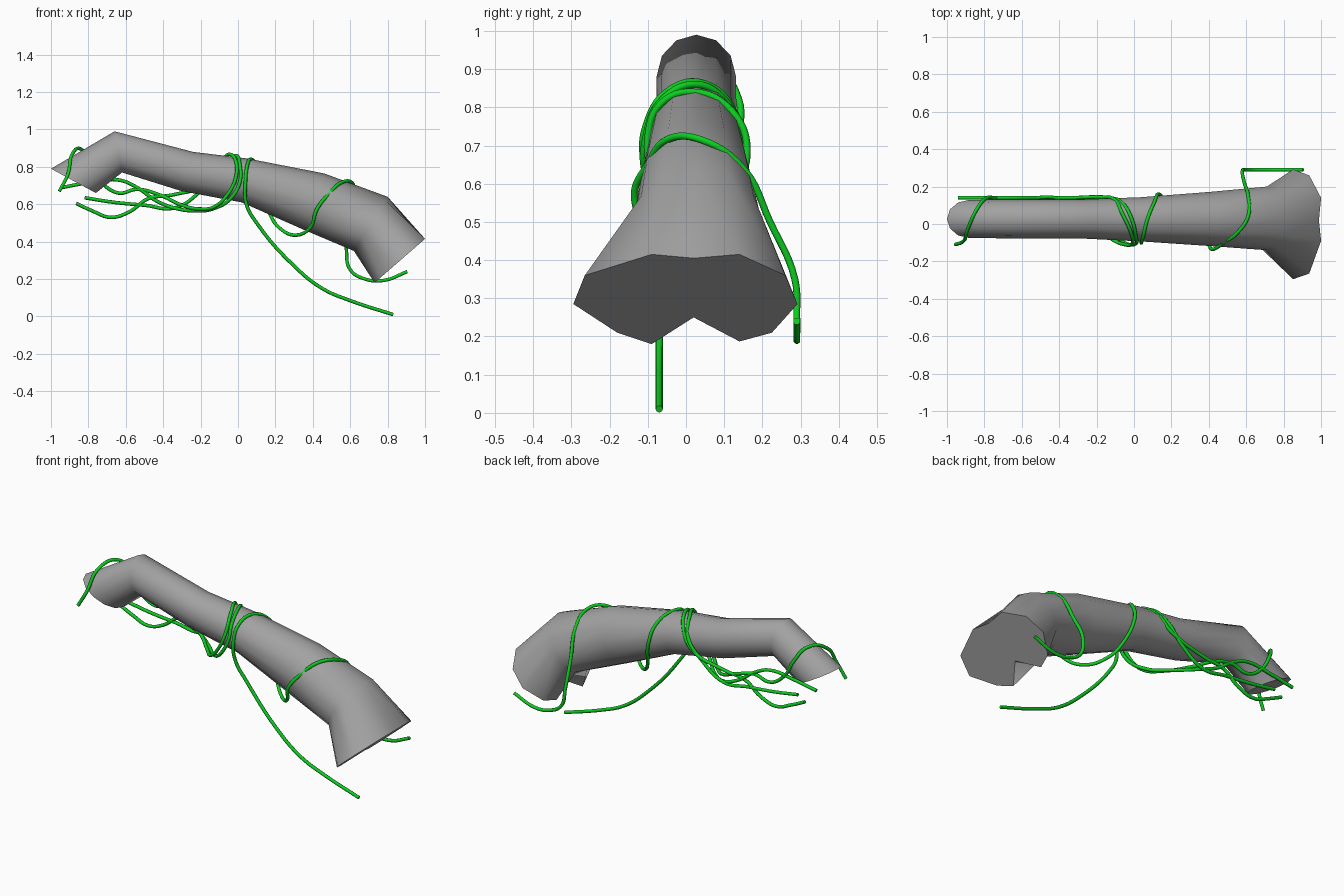
import bpy, bmesh, math
from mathutils import Vector

SIDES = 12


def colour(name, rgb):
    m = bpy.data.materials.new(name)
    m.diffuse_color = (*rgb, 1)
    return m


grey = colour("log_grey", (0.36, 0.36, 0.36))
green = colour("vine_green", (0.004, 0.61, 0.015))

# --- log: tilted 12-sided rings given as top (x,z), bottom (x,z), y centre, y radius
rings = [
    ((-1.00, 0.79), (-0.76, 0.66), 0.027, 0.102),
    ((-0.66, 0.99), (-0.62, 0.77), 0.027, 0.104),
    ((-0.24, 0.88), (-0.30, 0.67), 0.027, 0.105),
    ((0.05, 0.845), (0.02, 0.61), 0.025, 0.118),
    ((0.46, 0.765), (0.36, 0.46), 0.027, 0.145),
    ((0.80, 0.64), (0.62, 0.35), 0.03, 0.170),
]
# flared, notched end outline (y, z), clockwise from the top
flare = [(0.02, 0.405), (0.14, 0.415), (0.26, 0.36), (0.292, 0.285), (0.225, 0.21),
         (0.14, 0.187), (0.02, 0.25), (-0.09, 0.18), (-0.18, 0.21), (-0.295, 0.285),
         (-0.265, 0.36), (-0.09, 0.415)]

bm = bmesh.new()
loops = []
for top, bot, yc, r in rings:
    t = Vector((top[0], yc, top[1]))
    b = Vector((bot[0], yc, bot[1]))
    c, h = (t + b) / 2, (t - b) / 2
    loop = []
    for i in range(SIDES):
        a = 2 * math.pi * i / SIDES
        loop.append(bm.verts.new(c + h * math.cos(a) + Vector((0, r * math.sin(a), 0))))
    loops.append(loop)
loops.append([bm.verts.new((0.73 + (z - 0.18) * 1.15, y, z)) for y, z in flare])
for l0, l1 in zip(loops, loops[1:]):
    for i in range(SIDES):
        j = (i + 1) % SIDES
        bm.faces.new((l0[i], l0[j], l1[j], l1[i]))
bm.faces.new(loops[0])
bm.faces.new(loops[-1])
bmesh.ops.recalc_face_normals(bm, faces=bm.faces)
# smooth bark, crisp cut ends
for f in bm.faces:
    f.smooth = len(f.verts) == 4
for e in bm.edges:
    e.smooth = all(len(f.verts) == 4 for f in e.link_faces)
mesh = bpy.data.meshes.new("log")
bm.to_mesh(mesh)
bm.free()
mesh.materials.append(grey)
log = bpy.data.objects.new("log", mesh)
bpy.context.collection.objects.link(log)


# --- vines: thin round tubes along smooth paths
def vine(name, pts):
    cu = bpy.data.curves.new(name, 'CURVE')
    cu.dimensions = '3D'
    cu.bevel_depth = 0.0095
    cu.bevel_resolution = 2
    cu.resolution_u = 6
    cu.use_fill_caps = True
    sp = cu.splines.new('BEZIER')
    sp.bezier_points.add(len(pts) - 1)
    for p, co in zip(sp.bezier_points, pts):
        p.co = co
        p.handle_left_type = p.handle_right_type = 'AUTO'
    cu.materials.append(green)
    ob = bpy.data.objects.new(name, cu)
    bpy.context.collection.objects.link(ob)


# long vine winding along the right half
vine("right_vine", [
    (0.83, -0.07, 0.01), (0.6, -0.07, 0.085), (0.45, -0.07, 0.15), (0.3, -0.07, 0.27),
    (0.1, -0.07, 0.50), (0.045, -0.085, 0.60), (0.04, -0.10, 0.72), (0.05, -0.065, 0.81),
    (0.07, 0.02, 0.84), (0.11, 0.12, 0.79), (0.13, 0.16, 0.69), (0.17, 0.11, 0.55),
    (0.22, 0.05, 0.475), (0.31, -0.03, 0.435), (0.39, -0.10, 0.48), (0.42, -0.135, 0.57),
    (0.48, -0.10, 0.65), (0.55, -0.05, 0.715), (0.61, 0.04, 0.715), (0.61, 0.15, 0.64),
    (0.59, 0.22, 0.50), (0.58, 0.285, 0.35), (0.60, 0.29, 0.25), (0.68, 0.29, 0.20),
    (0.78, 0.29, 0.193), (0.905, 0.29, 0.24)])

# two vines looping round the middle and hanging along the back left
vine("left_vine_lower", [
    (-0.94, 0.14, 0.69), (-0.80, 0.14, 0.715), (-0.64, 0.14, 0.73), (-0.54, 0.14, 0.69),
    (-0.44, 0.14, 0.62), (-0.34, 0.13, 0.58), (-0.22, 0.05, 0.565), (-0.12, -0.05, 0.58),
    (-0.04, -0.105, 0.63), (0.01, -0.105, 0.72), (0.01, -0.07, 0.81), (-0.01, 0.02, 0.86),
    (-0.06, 0.11, 0.81), (-0.13, 0.14, 0.72), (-0.35, 0.14, 0.65), (-0.48, 0.14, 0.63),
    (-0.58, 0.14, 0.56), (-0.68, 0.14, 0.53), (-0.78, 0.14, 0.565), (-0.865, 0.14, 0.605)])
vine("left_vine_upper", [
    (-0.955, -0.11, 0.67), (-0.91, -0.09, 0.76), (-0.89, -0.03, 0.86), (-0.84, 0.08, 0.895),
    (-0.79, 0.138, 0.82), (-0.74, 0.14, 0.73), (-0.64, 0.14, 0.66), (-0.54, 0.14, 0.68),
    (-0.42, 0.14, 0.65), (-0.30, 0.09, 0.595), (-0.20, 0.0, 0.575), (-0.12, -0.08, 0.59),
    (-0.05, -0.11, 0.66), (-0.01, -0.105, 0.75), (-0.015, -0.05, 0.84), (-0.06, 0.05, 0.862),
    (-0.11, 0.135, 0.77), (-0.20, 0.14, 0.67), (-0.34, 0.14, 0.58), (-0.50, 0.14, 0.595),
    (-0.66, 0.14, 0.61), (-0.82, 0.14, 0.635)])
